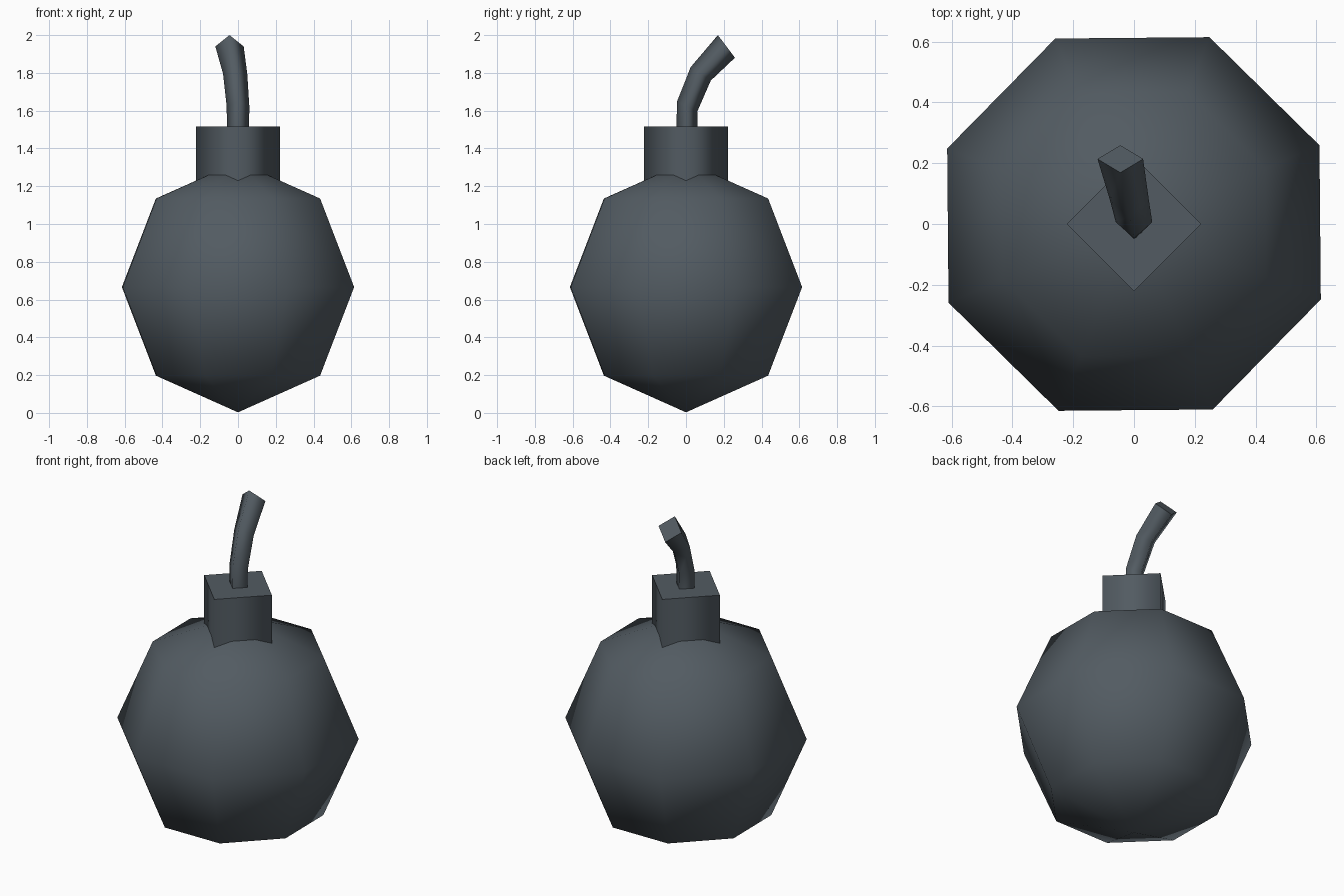
import bpy, bmesh
from math import radians, sin, cos, pi
from mathutils import Matrix, Vector

cube = bpy.data.objects.get("Cube")
if cube:
    bpy.data.objects.remove(cube, do_unlink=True)

# One dark slate colour for everything
iron = bpy.data.materials.new("dark_slate")
iron.use_nodes = True
colour = (0.085, 0.105, 0.122, 1)
iron.diffuse_color = colour
iron.node_tree.nodes["Principled BSDF"].inputs["Base Color"].default_value = colour


def finish(name, bm, caps=()):
    """Smooth the sides, keep the caps flat and make the object."""
    bmesh.ops.recalc_face_normals(bm, faces=bm.faces)
    for face in bm.faces:
        face.smooth = face not in caps
    mesh = bpy.data.meshes.new(name)
    bm.to_mesh(mesh)
    bm.free()
    mesh.materials.append(iron)
    obj = bpy.data.objects.new(name, mesh)
    bpy.context.collection.objects.link(obj)
    return obj


def square_tube(name, rings):
    """Four-sided tube through rings of (centre, radius, tilt in degrees)."""
    bm = bmesh.new()
    loops = []
    for centre, radius, tilt in rings:
        turn = Matrix.Rotation(radians(-tilt), 3, "X")
        loops.append([bm.verts.new(Vector(centre) + turn @ Vector(
            (radius * cos(i * pi / 2), radius * sin(i * pi / 2), 0)))
            for i in range(4)])
    for low, high in zip(loops, loops[1:]):
        for i in range(4):
            j = (i + 1) % 4
            bm.faces.new((low[i], low[j], high[j], high[i]))
    caps = [bm.faces.new(loops[0][::-1]), bm.faces.new(loops[-1])]
    return finish(name, bm, caps)


# Round body: eight-sided sphere with flats facing the axes
bm = bmesh.new()
bmesh.ops.create_uvsphere(
    bm, u_segments=8, v_segments=4, radius=0.663,
    matrix=Matrix.Translation((0, 0, 0.666)) @ Matrix.Rotation(radians(23), 4, "Z"))
finish("round_body", bm)

# Square neck, corners on the axes
square_tube("neck", [((0, 0, 1.15), 0.222, 0), ((0, 0, 1.515), 0.222, 0)])

# Fuse bending backwards and slightly to the right
square_tube("fuse", [
    ((0, 0.006, 1.45), 0.058, 0),
    ((0, 0.006, 1.622), 0.06, 27),
    ((-0.015, 0.078, 1.795), 0.064, 34),
    ((-0.045, 0.214, 1.94), 0.075, 53),
])
